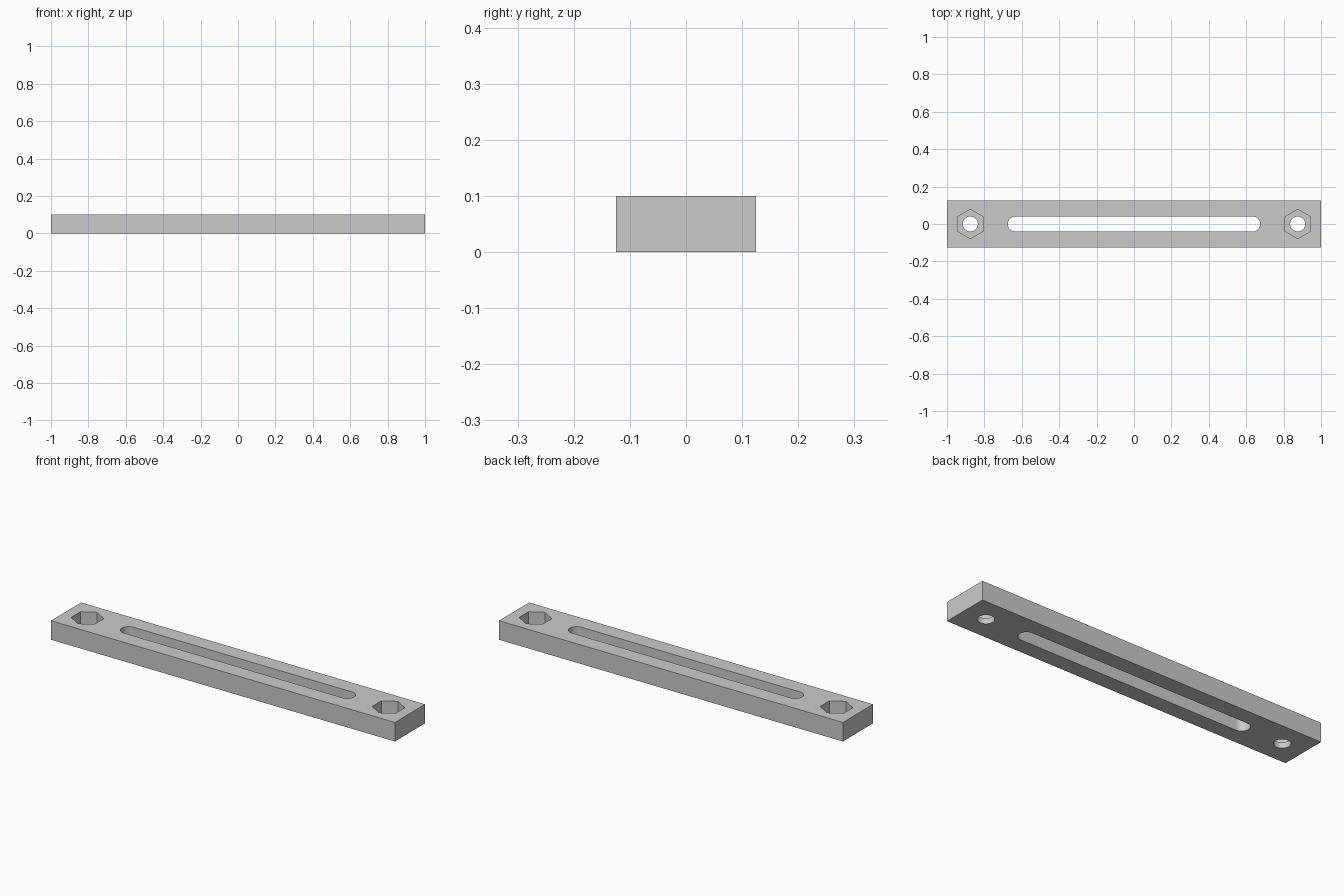
import bpy, bmesh, math

if "Cube" in bpy.data.objects:
    bpy.data.objects.remove(bpy.data.objects["Cube"])

def prism(name, pts, z0, z1):
    """Closed prism extruded from an XY outline."""
    bm = bmesh.new()
    face = bm.faces.new([bm.verts.new((x, y, z0)) for x, y in pts])
    top = bmesh.ops.extrude_face_region(bm, geom=[face])["geom"]
    bmesh.ops.translate(bm, vec=(0, 0, z1 - z0),
                        verts=[v for v in top if isinstance(v, bmesh.types.BMVert)])
    bmesh.ops.recalc_face_normals(bm, faces=bm.faces)
    me = bpy.data.meshes.new(name)
    bm.to_mesh(me)
    bm.free()
    ob = bpy.data.objects.new(name, me)
    bpy.context.collection.objects.link(ob)
    return ob

def arc(cx, r, start, sweep, n):
    return [(cx + r * math.cos(start + sweep * i / n),
             r * math.sin(start + sweep * i / n)) for i in range(n + 1)]

def ring(cx, r, n, start=0.0):
    return arc(cx, r, start, math.tau, n)[:-1]

# Flat bar
bar = prism("slotted_bar", [(-1, -.125), (1, -.125), (1, .125), (-1, .125)], 0, .1)

# Long rounded slot, then a nut pocket and bolt hole at each end
slot = (arc(.635, .04, -math.pi / 2, math.pi, 24)
        + arc(-.635, .04, math.pi / 2, math.pi, 24))
cutters = [prism("slot_cutter", slot, -.05, .15)]
for side, x in (("left", -.875), ("right", .875)):
    cutters.append(prism(side + "_nut_cutter", ring(x, .078, 6, math.pi / 2), .03, .15))
    cutters.append(prism(side + "_hole_cutter", ring(x, .04, 48), -.05, .06))

bpy.context.view_layer.objects.active = bar
bar.select_set(True)
for c in cutters:
    mod = bar.modifiers.new(c.name, 'BOOLEAN')
    mod.operation = 'DIFFERENCE'
    mod.solver = 'EXACT'
    mod.object = c
    bpy.ops.object.modifier_apply(modifier=mod.name)
    bpy.data.objects.remove(c)

# Smooth round walls, crisp edges
bpy.ops.object.shade_smooth_by_angle(angle=math.radians(30))
